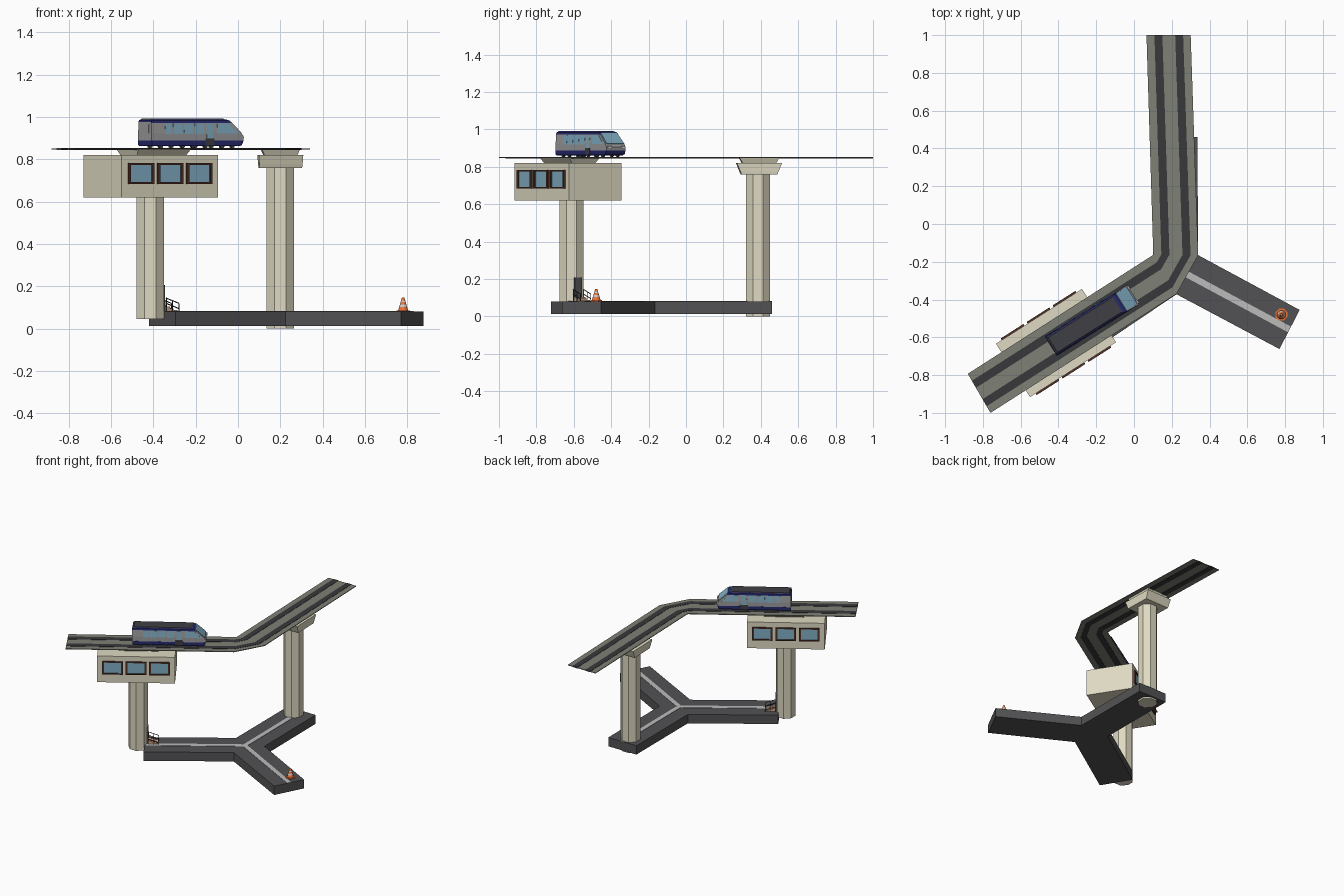
import bpy, math
from mathutils import Matrix, Vector

if "Cube" in bpy.data.objects:
    bpy.data.objects.remove(bpy.data.objects["Cube"])

COL = dict(beige=(.74, .70, .54), road=(.085, .085, .09), line=(.5, .5, .5), deck=(.21, .22, .18),
           rail=(.04, .04, .045), glass=(.22, .42, .55), frame=(.08, .03, .02), body=(.33, .33, .34),
           navy=(.02, .022, .16), roof=(.05, .05, .06), orange=(.85, .17, .04), white=(.85, .85, .85),
           peach=(.65, .38, .26))
MATS = {}
for k, c in COL.items():
    MATS[k] = bpy.data.materials.new(k)
    MATS[k].diffuse_color = (*c, 1)


def mesh(name, verts, faces, mat, M=Matrix()):
    me = bpy.data.meshes.new(name)
    me.from_pydata([M @ Vector(v) for v in verts], [], faces)
    me.materials.append(MATS[mat])
    me.validate()
    ob = bpy.data.objects.new(name, me)
    bpy.context.collection.objects.link(ob)
    return ob


def loft(name, rings, mat, M=Matrix()):
    """Closed skin through rings with equal point counts (counter-clockwise, bottom to top)."""
    n = len(rings[0])
    verts = [v for r in rings for v in r]
    faces = [tuple(range(n))[::-1], tuple(range(len(verts) - n, len(verts)))]
    for k in range(len(rings) - 1):
        for i in range(n):
            a, b = k * n + i, k * n + (i + 1) % n
            faces.append((a, b, b + n, a + n))
    return mesh(name, verts, faces, mat, M)


def prism(name, outline, z0, z1, mat):
    return loft(name, [[(x, y, z) for x, y in outline] for z in (z0, z1)], mat)


def stack(name, layers, mat, M=Matrix()):
    """Layers of (z, x0, x1, half width)."""
    return loft(name, [[(a, -w, z), (b, -w, z), (b, w, z), (a, w, z)] for z, a, b, w in layers], mat, M)


def box(name, x, y, z, sx, sy, sz, mat, M=Matrix()):
    return stack(name, [(h, x - sx / 2, x + sx / 2, sy / 2) for h in (z - sz / 2, z + sz / 2)],
                 mat, M @ Matrix.Translation((0, y, 0)))


def cyl(name, x, y, rz, mat, n=8, M=Matrix(), off=.5):
    """Vertical turned part from (radius, z) pairs."""
    rings = [[(x + r * math.cos((i + off) * math.tau / n), y + r * math.sin((i + off) * math.tau / n), z)
              for i in range(n)] for r, z in rz]
    return loft(name, rings, mat, M)


def bar(name, p, q, r, mat, M=Matrix()):
    p, q = Vector(p), Vector(q)
    R = Matrix.Translation(p) @ (q - p).to_track_quat('Z', 'Y').to_matrix().to_4x4()
    return cyl(name, 0, 0, [(r, 0), (r, (q - p).length)], mat, 6, M @ R)


def frame(x, y, deg):
    return Matrix.Translation((x, y, 0)) @ Matrix.Rotation(math.radians(deg), 4, 'Z')


# Elevated track: ribbons between a left and a right edge path
LEFT = [Vector(p) for p in ((-.88, -.793), (.098, -.166), (.102, -.16), (.066, 1))]
RIGHT = [Vector(p) for p in ((-.76, -1), (.225, -.37), (.34, -.165), (.30, 1))]


def ribbon(name, t0, t1, z0, z1, mat):
    rings = []
    for l, r in zip(LEFT, RIGHT):
        a, b = l.lerp(r, t0), l.lerp(r, t1)
        rings.append([(*a, z0), (*a, z1), (*b, z1), (*b, z0)])
    loft(name, rings, mat)


ribbon("track_deck", 0, 1, .847, .852, "deck")
for i, t in enumerate((.27, .74)):
    ribbon(f"track_rail_{i}", t - .09, t + .09, .845, .854, "rail")

# Ground road in a Y shape with centre lines
prism("road_base", [(.10, -.165), (.098, .46), (.335, .46), (.34, -.165), (.877, -.455), (.77, -.662),
                    (.225, -.372), (-.295, -.722), (-.42, -.515)][::-1], .012, .08, "road")
HUB = Vector((.222, -.235))
for i, end in enumerate(((.217, .46), (.8235, -.5585), (-.357, -.618))):
    d = Vector(end) - HUB
    s = d.normalized().orthogonal() * .017
    prism(f"road_line_{i}", [HUB - s, Vector(end) - s, Vector(end) + s, HUB + s], .079, .0825, "line")

# Support pillars with flared heads
cyl("north_pillar", .20, .385, [(.07, 0), (.07, .77)], "beige")
N = frame(.20, .39, 91.7)
stack("north_pillar_head", [(.76, -.095, .095, .10), (.775, -.102, .102, .102), (.82, -.12, .12, .105)], "beige", N)
stack("north_pillar_saddle", [(.82, -.09, .09, .078), (.847, -.105, .105, .09)], "beige", N)
S = frame(-.413, -.63, 32.5)
cyl("station_pillar", -.415, -.612, [(.07, .045), (.07, .63)], "beige")
stack("station_saddle", [(.815, -.12, .15, .07), (.847, -.13, .165, .095)], "beige", S)

# Station cabin with three framed windows on each long side
box("station_cabin", 0, 0, .72, .54, .335, .20, "beige", S)
for side in (-1, 1):
    for i in range(3):
        x, y = (i - 1) * .163, side * .1675
        box(f"window_pane_{side}_{i}", x, y, .733, .12, .006, .085, "glass", S)
        for k in (-1, 1):
            box(f"window_jamb_{side}_{i}_{k}", x + k * .065, y, .733, .013, .02, .098, "frame", S)
            box(f"window_rail_{side}_{i}_{k}", x, y, .733 + k * .045, .143, .02, .008, "frame", S)

# Pillar door, steps and handrails
D = frame(-.415, -.612, 32.5)
box("pillar_door", .066, 0, .145, .008, .045, .125, "road", D)
for i in range(3):
    box(f"step_{i}", .08 + i * .022, 0, .08 + (3 - i) * .004, .022, .06, (3 - i) * .008, "peach", D)
for s in (-.033, .033):
    for h in (.02, .045):
        bar("handrail", (.068, s, .10 + h), (.14, s, .075 + h), .0025, "rail", D)
    for x, z in ((.07, .145), (.105, .133), (.14, .12)):
        bar("rail_post", (x, s, .08), (x, s, z), .0025, "rail", D)

# Train
T = frame(-.222, -.51, 32)
stack("train_skirt", [(.862, -.252, .235, .057), (.868, -.256, .246, .061), (.888, -.256, .254, .061)], "navy", T)
stack("train_body", [(.888, -.257, .254, .06), (.905, -.257, .257, .06), (.925, -.257, .243, .06),
                     (.976, -.257, .185, .056)], "body", T)
stack("train_roof_edge", [(.972, -.257, .189, .058), (.984, -.255, .175, .056), (.988, -.25, .165, .05)], "navy", T)
stack("train_roof", [(.985, -.254, .168, .052), (.992, -.245, .15, .046)], "roof", T)
loft("windshield", [[(.246, -.054, .922), (.246, .054, .922), (.180, .051, .981), (.180, -.051, .981)],
                    [(.249, -.054, .925), (.249, .054, .925), (.183, .051, .984), (.183, -.051, .984)]], "glass", T)
box("rear_window", -.2575, 0, .945, .004, .07, .04, "body", T)
for side in (-1, 1):
    def panel(name, pts, mat, off=0):
        # flat panel following the side wall, which leans in towards the roof
        rings = [[(x, side * ((.06 - max(z - .925, 0) * .078) + o + off), z) for x, z in pts] for o in (-.002, .0012)]
        loft(name, rings, mat, T)
    for i, (a, b) in enumerate(((-.18, -.145), (-.135, -.085), (-.075, -.025), (-.015, .035))):
        panel(f"side_window_{side}_{i}", [(a, .92), (b, .92), (b, .970), (a, .970)], "glass")
    panel(f"door_glass_{side}", [(.05, .90), (.085, .90), (.085, .970), (.05, .970)], "glass")
    panel(f"cab_window_{side}", [(.11, .922), (.225, .922), (.172, .970), (.11, .970)], "glass")
    box(f"door_step_{side}", .067, side * .058, .882, .05, .01, .035, "roof", T)
    box(f"headlight_{side}", .254, side * .043, .906, .012, .022, .012, "white", T)
    for x in (-.2, -.14, -.02, .05, .14, .2):
        bar("wheel", (x, side * .04, .8635), (x, side * .052, .8635), .012, "roof", T)

# Traffic cone
cx, cy = .78, -.48
cyl("cone_base", cx, cy, [(.034, .08), (.034, .087)], "orange", 8)
R = lambda z: .024 - (z - .087) * .3
for i, (a, b, m) in enumerate(((.087, .103, "orange"), (.103, .114, "white"), (.114, .126, "orange"),
                               (.126, .133, "white"), (.133, .147, "orange"))):
    cyl(f"cone_band_{i}", cx, cy, [(R(a), a), (R(b), b)], m, 12)

for m in bpy.data.materials:
    if m.users and not m.is_grease_pencil:
        m.use_nodes = True
        m.node_tree.nodes["Principled BSDF"].inputs["Base Color"].default_value = m.diffuse_color
